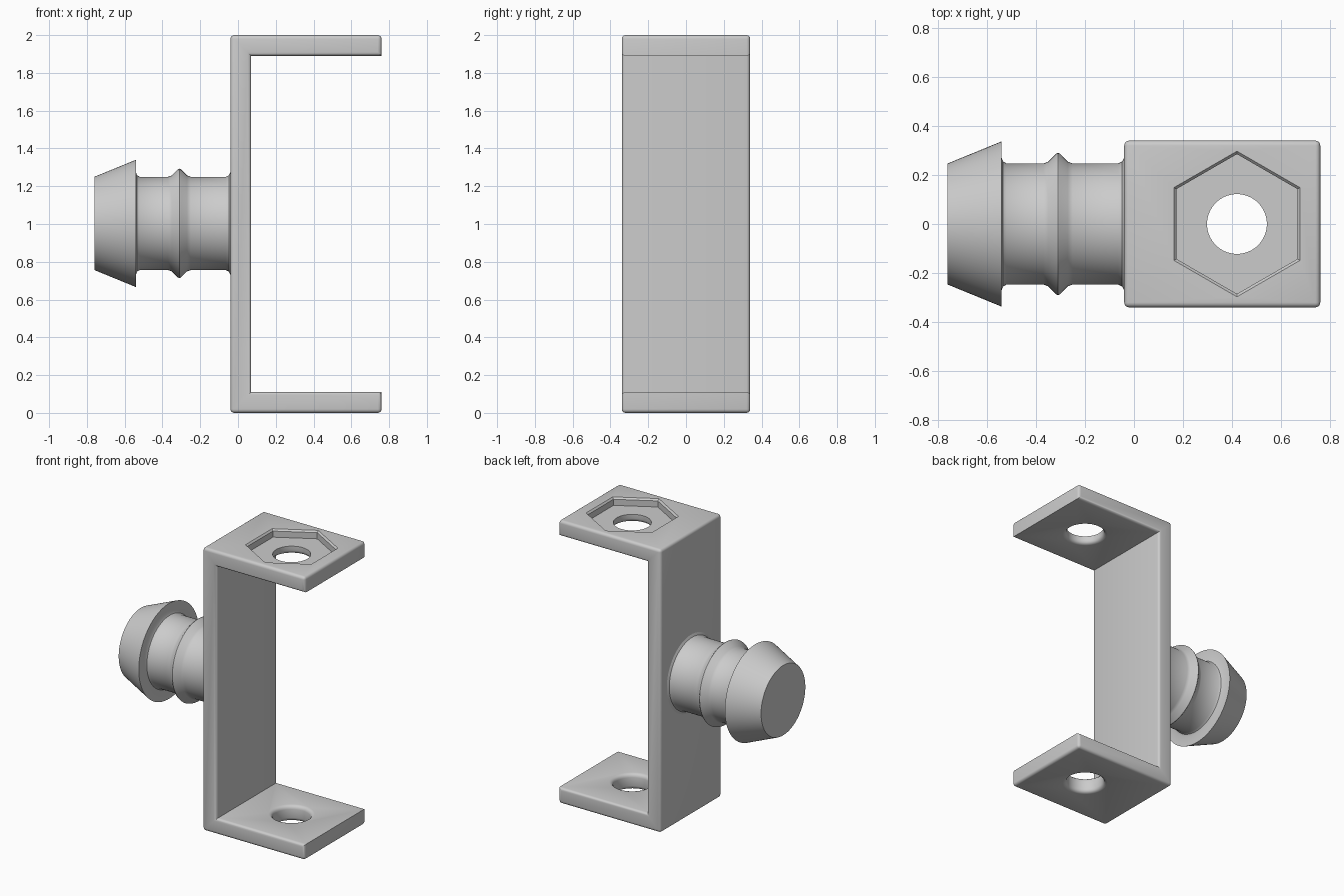
import bpy, bmesh
from math import radians, sin, cos, pi
from mathutils import Matrix, Vector

if "Cube" in bpy.data.objects:
    bpy.data.objects.remove(bpy.data.objects["Cube"])

grey = bpy.data.materials.new("plain grey")
grey.use_nodes = True
COLOUR = (0.6, 0.6, 0.6, 1)
grey.diffuse_color = COLOUR
grey.node_tree.nodes["Principled BSDF"].inputs["Base Color"].default_value = COLOUR

T = 0.11            # sheet thickness
X0, X1 = -0.04, 0.76
HALF = 0.34         # half width
HOLE_X, HOLE_R = 0.42, 0.122


def make_object(name, bm):
    bmesh.ops.recalc_face_normals(bm, faces=bm.faces)
    mesh = bpy.data.meshes.new(name)
    bm.to_mesh(mesh)
    bm.free()
    mesh.materials.append(grey)
    obj = bpy.data.objects.new(name, mesh)
    bpy.context.collection.objects.link(obj)
    return obj


def lathe(name, profile, sides, matrix, phase=0):
    """Stack rings of (height, radius) along local z, capped at both ends."""
    bm = bmesh.new()
    rings = []
    for h, r in profile:
        angles = [phase + 2 * pi * i / sides for i in range(sides)]
        rings.append([bm.verts.new(matrix @ Vector((r * cos(a), r * sin(a), h))) for a in angles])
    for low, high in zip(rings, rings[1:]):
        for i in range(sides):
            j = (i + 1) % sides
            bm.faces.new((low[i], low[j], high[j], high[i]))
    bm.faces.new(rings[0])
    bm.faces.new(rings[-1])
    return make_object(name, bm)


def smooth(obj, angle):
    bpy.ops.object.select_all(action='DESELECT')
    obj.select_set(True)
    bpy.context.view_layer.objects.active = obj
    bpy.ops.object.shade_smooth_by_angle(angle=radians(angle))


# C-shaped bracket: extruded profile with rounded outer edges
bm = bmesh.new()
outline = [(X0, 0), (X1, 0), (X1, T), (X0 + T, T),
           (X0 + T, 2 - T), (X1, 2 - T), (X1, 2), (X0, 2)]
face = bm.faces.new([bm.verts.new((x, -HALF, z)) for x, z in outline])
ext = bmesh.ops.extrude_face_region(bm, geom=[face])
bmesh.ops.translate(bm, vec=(0, 2 * HALF, 0),
                    verts=[g for g in ext["geom"] if isinstance(g, bmesh.types.BMVert)])
bmesh.ops.recalc_face_normals(bm, faces=bm.faces)


def is_rounded(edge):
    a, b = (v.co for v in edge.verts)
    inner = T - 0.01 < a.z < 2 - T + 0.01
    return not (abs(a.y - b.y) > 0.1 and inner)


bmesh.ops.bevel(bm, geom=[e for e in bm.edges if is_rounded(e)], offset=0.02,
                segments=4, profile=0.5, affect='EDGES', clamp_overlap=True)
bracket = make_object("bracket", bm)


# Bolt holes with rounded rims, and the hexagonal nut pocket
def rim(z, direction):
    """Flare of the hole cutter where it leaves a surface at height z."""
    f = 0.025
    pts = [(z - direction * f * (1 - sin(a)), HOLE_R + f * (1 - cos(a)))
           for a in (radians(d) for d in (0, 30, 60, 90))]
    pts.append((z + direction * 0.03, HOLE_R + f))
    return pts if direction > 0 else pts[::-1]


at_hole = Matrix.Translation((HOLE_X, 0, 0))
cutters = [
    lathe("lower_hole_cutter", rim(0, -1) + rim(T, 1), 64, at_hole),
    lathe("upper_hole_cutter", rim(2 - T, -1) + [(2.1, HOLE_R)], 64, at_hole),
    lathe("nut_pocket_cutter", [(1.945, 0.285), (1.988, 0.285), (2, 0.297), (2.05, 0.297)],
          6, at_hole, pi / 6),
]
for cutter in cutters:
    mod = bracket.modifiers.new(cutter.name, 'BOOLEAN')
    mod.operation = 'DIFFERENCE'
    mod.solver = 'EXACT'
    mod.object = cutter
bpy.context.view_layer.objects.active = bracket
for cutter in cutters:
    bpy.ops.object.modifier_apply(modifier=cutter.name)
    bpy.data.objects.remove(cutter)
smooth(bracket, 32)

# Barbed plug: turned around the x axis
plug_profile = [(-0.76, 0.247), (-0.54, 0.337), (-0.54, 0.27), (-0.534, 0.255), (-0.52, 0.247),
                (-0.37, 0.247), (-0.35, 0.254), (-0.317, 0.287), (-0.31, 0.29), (-0.303, 0.287),
                (-0.27, 0.254), (-0.25, 0.247), (-0.065, 0.247), (-0.048, 0.255),
                (-0.04, 0.272), (0.02, 0.272)]
plug = lathe("barbed_plug", plug_profile, 96,
             Matrix.Translation((0, 0, 1.003)) @ Matrix.Rotation(pi / 2, 4, 'Y'))
smooth(plug, 32)
